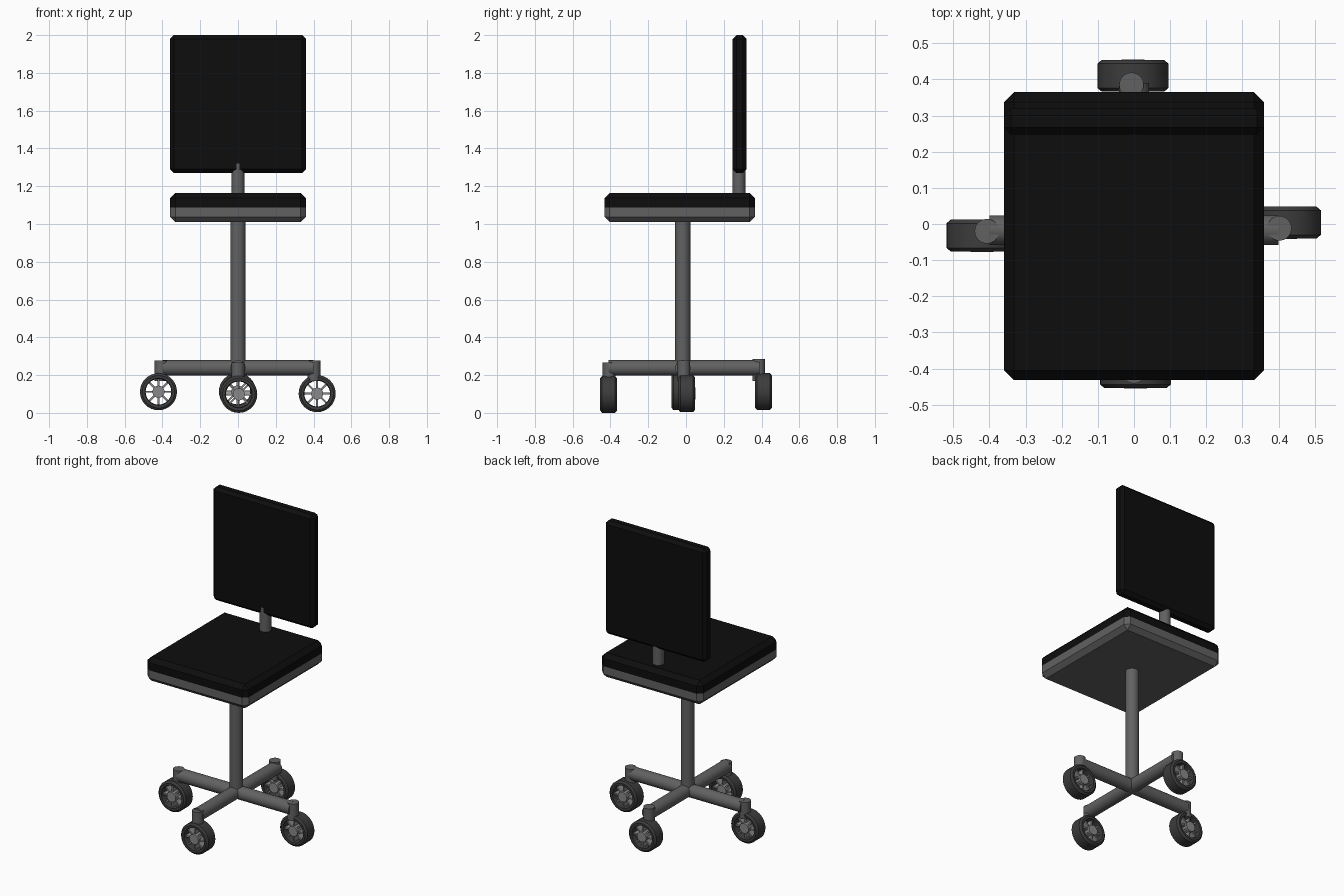
import bpy, bmesh, math
from mathutils import Vector, Matrix

if "Cube" in bpy.data.objects:
    bpy.data.objects.remove(bpy.data.objects["Cube"])


def material(name, v):
    m = bpy.data.materials.new(name)
    m.diffuse_color = (v, v, v, 1)
    m.use_nodes = True
    m.node_tree.nodes["Principled BSDF"].inputs["Base Color"].default_value = m.diffuse_color
    return m


BLACK = material("black_fabric", 0.004)
FRAME = material("dark_metal", 0.12)
TYRE = material("rubber", 0.045)
RIM = material("rim_grey", 0.25)


def finish(bm, name, mat, smooth=False):
    me = bpy.data.meshes.new(name)
    bmesh.ops.recalc_face_normals(bm, faces=bm.faces)
    bm.to_mesh(me)
    bm.free()
    me.materials.append(mat)
    ob = bpy.data.objects.new(name, me)
    bpy.context.collection.objects.link(ob)
    if smooth:
        bpy.ops.object.select_all(action='DESELECT')
        ob.select_set(True)
        bpy.context.view_layer.objects.active = ob
        bpy.ops.object.shade_smooth_by_angle(angle=math.radians(30))
    return ob


def slab(name, lo, hi, bevel, mat, cut=None, keep_top=True):
    """Chamfered box, optionally keeping only the part above or below z = cut."""
    lo, hi = Vector(lo), Vector(hi)
    bm = bmesh.new()
    bmesh.ops.create_cube(bm, size=1, matrix=Matrix.Translation((lo + hi) / 2)
                          @ Matrix.Diagonal((*(hi - lo), 1)))
    bmesh.ops.bevel(bm, geom=bm.edges[:], offset=bevel, segments=1,
                    profile=0.5, affect='EDGES')
    if cut is not None:
        bmesh.ops.bisect_plane(bm, geom=bm.verts[:] + bm.edges[:] + bm.faces[:],
                               plane_co=(0, 0, cut), plane_no=(0, 0, 1),
                               clear_inner=keep_top, clear_outer=not keep_top)
    return finish(bm, name, mat)


def tube(name, a, b, r, mat, sides=32):
    """Capped cylinder from a to b."""
    a, b = Vector(a), Vector(b)
    d = b - a
    bm = bmesh.new()
    bmesh.ops.create_cone(bm, cap_ends=True, segments=sides, radius1=r, radius2=r,
                          depth=d.length,
                          matrix=Matrix.Translation((a + b) / 2)
                          @ d.to_track_quat('Z', 'Y').to_matrix().to_4x4())
    return finish(bm, name, mat, True)


def lathe_y(name, profile, centre, mat, sides=32):
    """Closed (radius, y) profile spun round the y axis."""
    bm = bmesh.new()
    rings = []
    for i in range(sides):
        t = 2 * math.pi * i / sides
        rings.append([bm.verts.new(Vector(centre) + Vector((r * math.cos(t), y, r * math.sin(t))))
                      for r, y in profile])
    n = len(profile)
    for i in range(sides):
        p, q = rings[i], rings[(i + 1) % sides]
        for j in range(n):
            k = (j + 1) % n
            bm.faces.new((p[j], p[k], q[k], q[j]))
    return finish(bm, name, mat, True)


def caster(side, stem, stem_top, wheel):
    # upright stem joining arm and wheel
    tube(side + "_caster_stem", (*stem, 0.17), (*stem, stem_top), 0.034, FRAME)
    # tyre with chamfered shoulders
    half = [(0.068, 0.034), (0.072, 0.043), (0.086, 0.044), (0.098, 0.034)]
    lathe_y(side + "_tyre", half + [(r, -y) for r, y in reversed(half)], wheel, TYRE)
    # hub
    w = Vector(wheel)
    tube(side + "_hub", w - Vector((0, 0.045, 0)), w + Vector((0, 0.045, 0)), 0.032, RIM, 24)
    # spokes
    bm = bmesh.new()
    for i in range(8):
        bmesh.ops.create_cube(bm, size=1, matrix=Matrix.Translation(w)
                              @ Matrix.Rotation(i * math.pi / 4, 4, 'Y')
                              @ Matrix.Translation((0.05, 0, 0))
                              @ Matrix.Diagonal((0.044, 0.066, 0.010, 1)))
    finish(bm, side + "_spokes", RIM)


# seat: black cushion on a grey pan sharing one chamfered outline
SEAT_LO, SEAT_HI = (-0.36, -0.432, 1.01), (0.36, 0.365, 1.165)
slab("seat_cushion", SEAT_LO, SEAT_HI, 0.028, BLACK, 1.088, True)
slab("seat_pan", SEAT_LO, SEAT_HI, 0.028, FRAME, 1.088, False)

# backrest and its post
slab("backrest", (-0.36, 0.247, 1.27), (0.36, 0.32, 2.0), 0.02, BLACK)
tube("backrest_post", (0, 0.28, 1.1), (0, 0.28, 1.32), 0.034, FRAME)

# centre column and crossed base arms
CY = -0.017
tube("column", (0, CY, 0.22), (0, CY, 1.03), 0.04, FRAME)
tube("side_arms", (-0.40, CY, 0.238), (0.40, CY, 0.238), 0.041, FRAME)
tube("front_back_arms", (0, -0.41, 0.238), (0, 0.39, 0.238), 0.041, FRAME)

# casters: stem position, stem top, wheel centre
caster("left", (-0.407, -0.02), 0.277, (-0.421, -0.032, 0.112))
caster("right", (0.402, -0.012), 0.277, (0.419, 0.004, 0.102))
caster("front", (0.0, -0.407), 0.268, (0.004, -0.41, 0.098))
caster("back", (-0.007, 0.385), 0.284, (-0.003, 0.41, 0.113))
